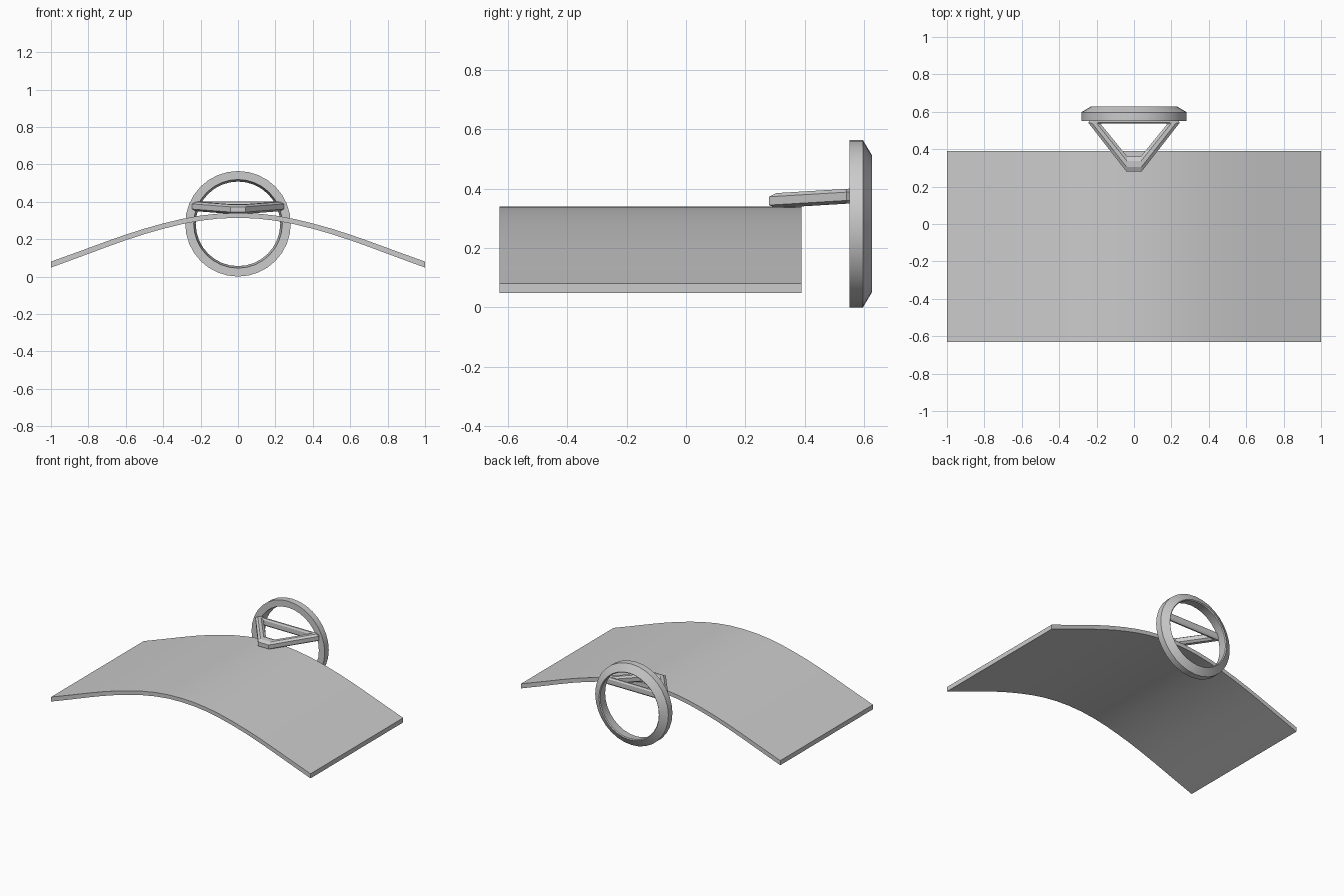
import bpy, bmesh, math

if "Cube" in bpy.data.objects:
    bpy.data.objects.remove(bpy.data.objects["Cube"])


def finish(name, bm, angle=None):
    bmesh.ops.recalc_face_normals(bm, faces=bm.faces)
    mesh = bpy.data.meshes.new(name)
    bm.to_mesh(mesh)
    bm.free()
    obj = bpy.data.objects.new(name, mesh)
    bpy.context.collection.objects.link(obj)
    if angle:
        bpy.ops.object.select_all(action='DESELECT')
        obj.select_set(True)
        bpy.context.view_layer.objects.active = obj
        bpy.ops.object.shade_smooth_by_angle(angle=math.radians(angle))
    return obj


def closed_sweep(name, sections, angle=None):
    """Join a closed loop of matching cross-sections into a tube."""
    bm = bmesh.new()
    rings = [[bm.verts.new(p) for p in s] for s in sections]
    n = len(rings[0])
    for i, a in enumerate(rings):
        b = rings[(i + 1) % len(rings)]
        for j in range(n):
            k = (j + 1) % n
            bm.faces.new((a[j], a[k], b[k], b[j]))
    return finish(name, bm, angle)


# Arched sheet: mirrored top profile with a thin wall, extruded along y
half = [(0, .34), (.1, .337), (.2, .326), (.3, .308), (.4, .284), (.5, .256),
        (.6, .224), (.7, .189), (.85, .134), (1, .08)]
top = [(-x, z) for x, z in reversed(half[1:])] + half
bottom = [(x, z - .026 - .006 * abs(x)) for x, z in top]
bm = bmesh.new()
cols = []
for (x, zt), (_, zb) in zip(top, bottom):
    cols.append([bm.verts.new(p) for p in
                 ((x, -.63, zt), (x, .39, zt), (x, .39, zb), (x, -.63, zb))])
for a, b in zip(cols, cols[1:]):
    for j in range(4):
        k = (j + 1) % 4
        bm.faces.new((a[j], a[k], b[k], b[j]))
bm.faces.new(cols[0])
bm.faces.new(cols[-1])
finish("arched_sheet", bm, 30)

# Upright ring with a chamfered back rim, as (radius, y)
profile = [(.282, .552), (.282, .597), (.232, .627), (.226, .622), (.237, .552)]
sides = 32
closed_sweep("ring", [
    [(r * math.cos(t), y, .282 + r * math.sin(t)) for r, y in profile]
    for t in (2 * math.pi * i / sides for i in range(sides))], 25)

# Triangular link: bevelled bar section between outer and inner plan outlines
outline = [((.04, .28), (.036, .36)), ((.245, .542), (.178, .535)),
           ((.233, .56), (.172, .537))]
outline += [((-ox, oy), (-ix, iy)) for (ox, oy), (ix, iy) in reversed(outline)]
bar = [(0, -.014), (.3, -.025), (.7, -.025), (1, -.014),
       (1, .014), (.7, .025), (.3, .025), (0, .014)]
sections = []
for (ox, oy), (ix, iy) in outline:
    sec = []
    for t, h in bar:
        y = oy + (iy - oy) * t
        sec.append((ox + (ix - ox) * t, y, .36 + (y - .3) * .06 + h))
    sections.append(sec)
closed_sweep("triangular_link", sections)
